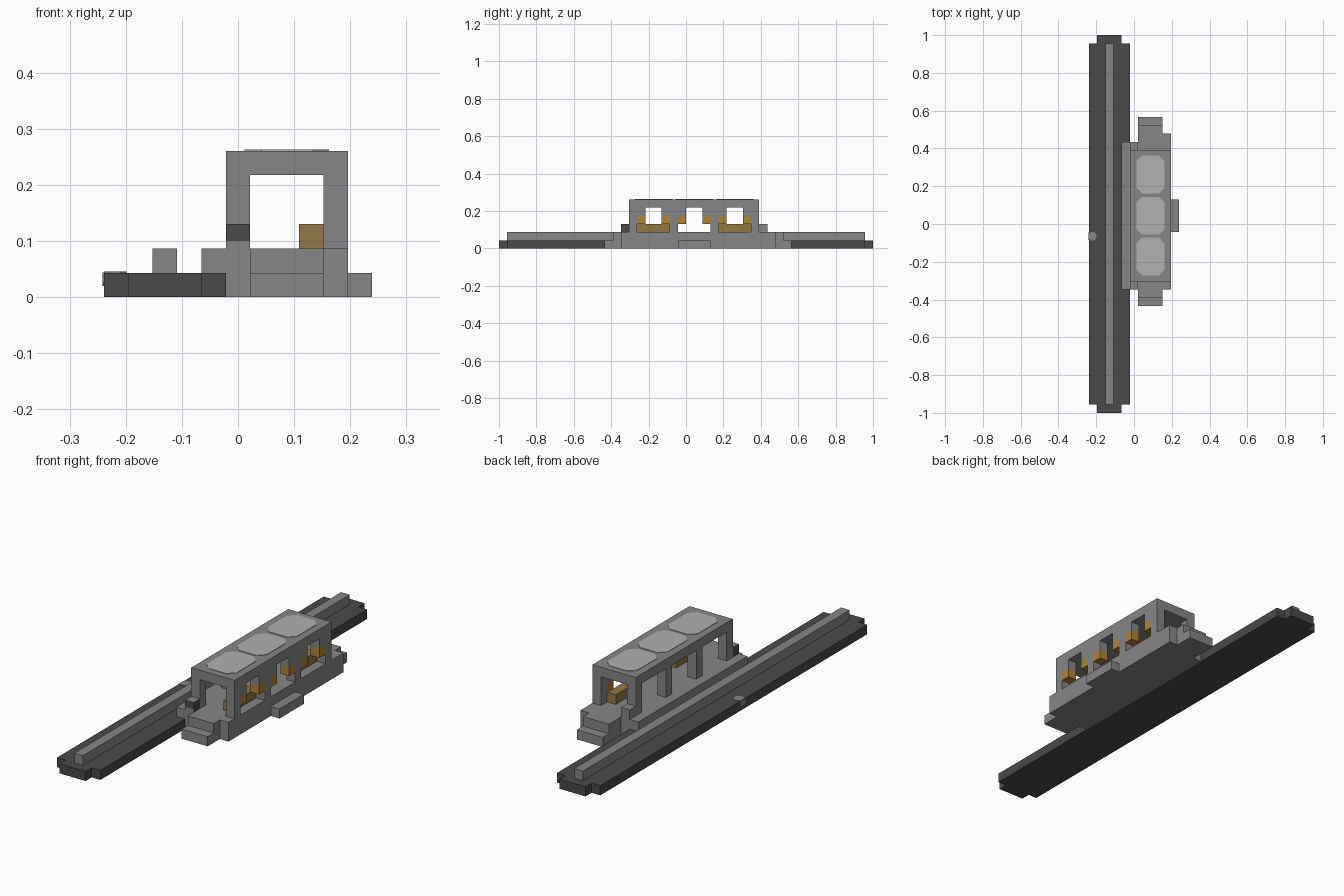
import bpy
import bmesh
from mathutils import Vector

if "Cube" in bpy.data.objects:
    bpy.data.objects.remove(bpy.data.objects["Cube"])

U = 2 / 46                               # one block of the modelling grid
ORIGIN = Vector((-5.5 * U, -1, 0))


def material(name, r, g, b):
    m = bpy.data.materials.new(name)
    m.use_nodes = True
    m.diffuse_color = (r, g, b, 1)
    bsdf = m.node_tree.nodes["Principled BSDF"]
    bsdf.inputs["Base Color"].default_value = (r, g, b, 1)
    bsdf.inputs["Roughness"].default_value = 0.9
    return m


grey = material("stone grey", 0.24, 0.24, 0.24)
dark = material("dark grey", 0.068, 0.068, 0.068)
light = material("light grey", 0.44, 0.44, 0.44)
gold = material("seat gold", 0.29, 0.185, 0.065)
amber = material("amber", 0.43, 0.225, 0.04)


def finish(name, bm, *mats):
    me = bpy.data.meshes.new(name)
    bmesh.ops.recalc_face_normals(bm, faces=bm.faces)
    bm.to_mesh(me)
    bm.free()
    for m in mats:
        me.materials.append(m)
    ob = bpy.data.objects.new(name, me)
    bpy.context.collection.objects.link(ob)
    return ob


def blocks(name, mat, *boxes):
    """Boxes given in grid units as x range, y range, z range."""
    bm = bmesh.new()
    for xr, yr, zr in boxes:
        corners = bmesh.ops.create_cube(bm, size=1)["verts"]
        for v in corners:
            v.co = ORIGIN + U * Vector([r[0] if c < 0 else r[1]
                                        for c, r in zip(v.co, (xr, yr, zr))])
    return finish(name, bm, mat)


def plate(name, mat, centre, a, b, half_a, half_b, cut):
    """Thin plate with chamfered corners, spanned by directions a and b."""
    a, b, centre = Vector(a), Vector(b), Vector(centre)
    ha, hb = half_a, half_b
    outline = [(ha - cut, hb), (ha, hb - cut), (ha, cut - hb), (ha - cut, -hb),
               (cut - ha, -hb), (-ha, cut - hb), (-ha, hb - cut), (cut - ha, hb)]
    bm = bmesh.new()
    face = bm.faces.new([bm.verts.new(centre + a * p + b * q) for p, q in outline])
    out = bmesh.ops.extrude_face_region(bm, geom=[face])["geom"]
    for v in out:
        if isinstance(v, bmesh.types.BMVert):
            v.co += a.cross(b) * 0.002
    return finish(name, bm, mat)


# Track bed with narrower ends, and its rail
blocks("track_bed", dark, ((0, 5), (1, 45), (0, 1)),
       ((1, 4), (0, 1), (0, 1)), ((1, 4), (45, 46), (0, 1)))
blocks("rail", grey, ((2, 3), (1, 45), (1, 2)))

# Platform, ledge over the track, end steps and side step
blocks("platform", grey, ((5, 6), (15, 33), (0, 2)), ((6, 10), (15, 34), (0, 2)))
blocks("platform_ledge", grey, ((4, 5), (15, 33), (1, 2)))
blocks("front_steps", grey, ((6, 9), (14, 15), (0, 2)), ((6, 9), (13, 14), (0, 1)))
blocks("back_steps", grey, ((6, 9), (34, 35), (0, 2)), ((6, 9), (35, 36), (0, 1)))
blocks("side_step", grey, ((10, 11), (22, 26), (0, 1)))

# Cabin roof, posts and lintels
blocks("roof", grey, ((5, 10), (16, 32), (5, 6)))
posts = (16, 21, 26, 31)
blocks("cabin_posts", grey,
       *[((x, x + 1), (y, y + 1), (2, 5)) for x in (5, 9) for y in posts])

# Stepped window corners on the side wall: amber below, grey above
corners = [y + k for y in posts[:3] for k in (1, 4)]
blocks("window_corners", grey, *[((9, 10), (y, y + 1), (4, 5)) for y in corners])
blocks("window_trim", amber, *[((9, 10), (y, y + 1), (3, 4)) for y in corners])

# Seats at either end of the cabin
for name, y in (("front_seat", 17), ("back_seat", 27)):
    blocks(name, gold, ((8, 9), (y, y + 4), (2, 3)))

# Small boxes at the cabin corners; the front one is dark on its sides
blocks("back_box", grey, ((5, 6), (32, 33), (2, 3)))
front_base = blocks("front_box_base", dark, ((5, 6), (15, 16), (2, 2.3)))
front_box = blocks("front_box", dark, ((5, 6), (15, 16), (2.3, 3)))
for ob, axis in ((front_base, Vector((0, -1, 0))), (front_box, Vector((0, 0, 1)))):
    ob.data.materials.append(grey)
    for p in ob.data.polygons:
        p.material_index = int(p.normal.dot(axis) > 0.9)

# Light panels on the roof
X, Y, Z = (1, 0, 0), (0, 1, 0), (0, 0, 1)
for i, y in enumerate((-0.172, 0.044, 0.262)):
    plate(f"roof_panel_{i + 1}", light, (2 * U, y, 6 * U), X, Y, 0.075, 0.1, 0.03)

# Small marker on the track edge
plate("marker_top", grey, (-0.219, -0.065, U), X, Y, 0.02, 0.022, 0.01)
plate("marker_side", grey, (-5.5 * U, -0.065, U / 2 + 0.01), Z, Y, 0.012, 0.02, 0.006)
